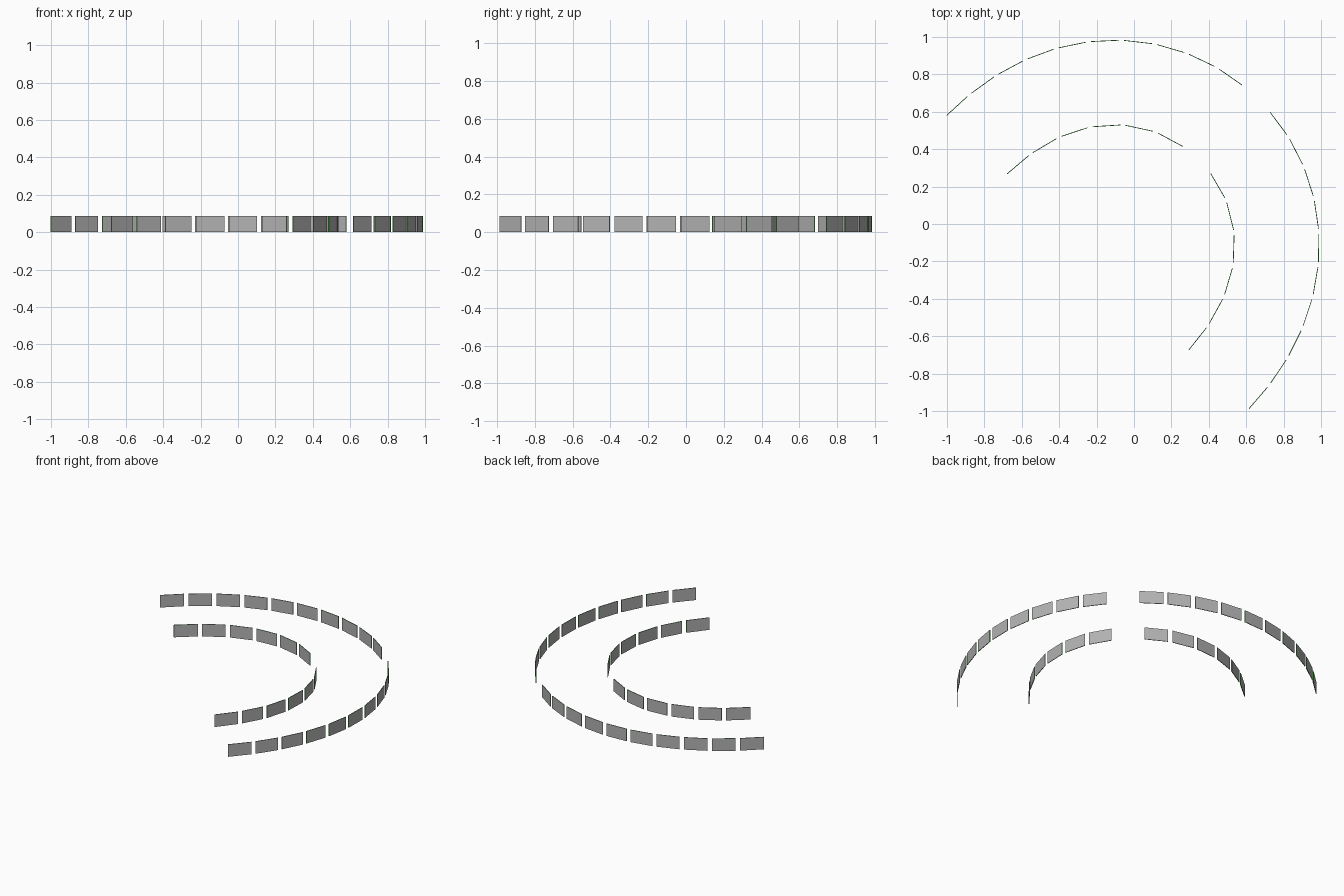
import bpy, bmesh
from math import radians
from mathutils import Vector, Matrix

if "Cube" in bpy.data.objects:
    bpy.data.objects.remove(bpy.data.objects["Cube"])

CENTRE = Vector((-0.13, -0.138, 0))  # shared centre of both curved rows
HEIGHT = 0.085                       # panel height
MIDDLE = 45.9                        # direction of the open gap, in degrees
SPAN = 94.8                          # angle from the gap to a row's end
THICK = 0.004                        # sheet thickness


def material(name, colour):
    mat = bpy.data.materials.new(name)
    mat.diffuse_color = colour
    mat.use_nodes = True
    mat.node_tree.nodes["Principled BSDF"].inputs["Base Color"].default_value = mat.diffuse_color
    return mat


grey = material("panel_grey", (0.45, 0.45, 0.45, 1))
green = material("edge_green", (0.1, 0.5, 0.1, 1))


def on_row(radius, dip, angle):
    """Point on the row; the arc straightens a little towards its ends."""
    t = abs(angle) / SPAN
    r = radius - dip * t ** 3 * (1 - t)
    return CENTRE + Matrix.Rotation(radians(MIDDLE + angle), 3, 'Z') @ Vector((r, 0, 0))


def panel_row(name, radius, dip, per_side, pitch, width):
    """Row of thin upright panels, middle slot left empty."""
    bm = bmesh.new()
    up = Vector((0, 0, HEIGHT))
    for i in range(-per_side, per_side + 1):
        if i == 0:
            continue
        a = on_row(radius, dip, i * pitch - width / 2)
        b = on_row(radius, dip, i * pitch + width / 2)
        bm.faces.new([bm.verts.new(p) for p in (a, b, b + up, a + up)])
    mesh = bpy.data.meshes.new(name)
    bm.to_mesh(mesh)
    bm.free()
    mesh.materials.append(grey)
    mesh.materials.append(green)
    obj = bpy.data.objects.new(name, mesh)
    bpy.context.collection.objects.link(obj)
    # Thin sheet with green edges
    mod = obj.modifiers.new("thickness", 'SOLIDIFY')
    mod.thickness = THICK
    mod.offset = 0
    mod.material_offset_rim = 1
    return obj


# Outer row: ten panels each side of the gap
panel_row("outer_panel_row", 1.13, 0.18, 10, 9.08, 7.65)
# Inner row: six panels each side of the gap
panel_row("inner_panel_row", 0.677, 0.17, 6, 15.2, 12.8)
